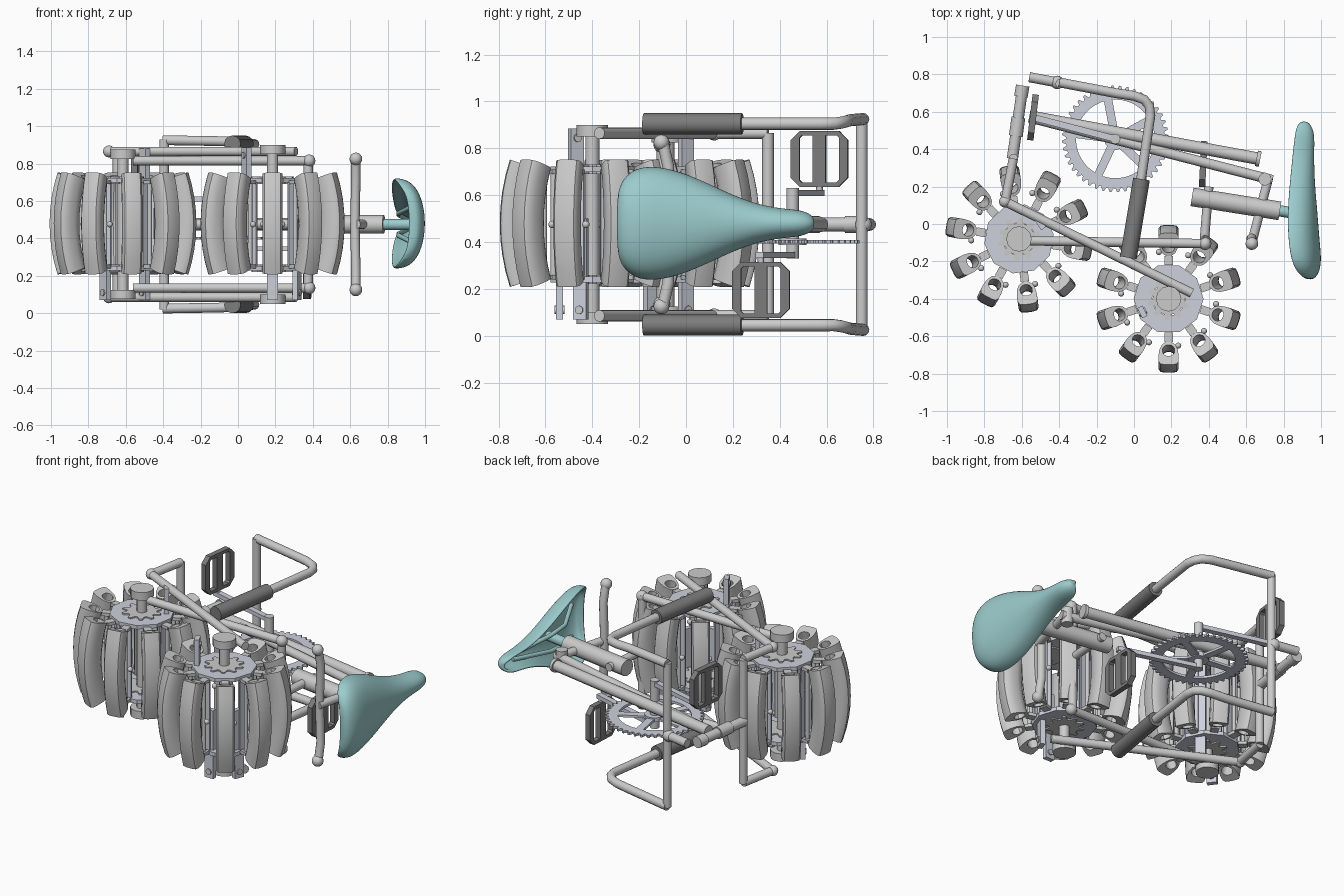
import bpy, bmesh
from math import sin, cos, pi, asin, atan2, hypot
from mathutils import Vector, Matrix

if "Cube" in bpy.data.objects:
    bpy.data.objects.remove(bpy.data.objects["Cube"])

C = 0.475  # mid-plane height; the folded bicycle lies on its side


def material(name, rgb):
    m = bpy.data.materials.new(name)
    m.diffuse_color = (*rgb, 1)
    m.use_nodes = True
    m.node_tree.nodes["Principled BSDF"].inputs["Base Color"].default_value = m.diffuse_color
    return m


TEAL = material("teal", (0.33, 0.60, 0.61))
STEEL = material("blue_steel", (0.62, 0.64, 0.72))
DARK = material("dark_rubber", (0.2, 0.2, 0.2))


def finish(name, bm, mat=None):
    bmesh.ops.recalc_face_normals(bm, faces=bm.faces)
    me = bpy.data.meshes.new(name)
    bm.to_mesh(me)
    bm.free()
    ob = bpy.data.objects.new(name, me)
    bpy.context.collection.objects.link(ob)
    if mat:
        me.materials.append(mat)
    return ob


def tube(name, pts, r, mat=None):
    cu = bpy.data.curves.new(name, 'CURVE')
    cu.dimensions = '3D'
    cu.bevel_depth, cu.bevel_resolution, cu.use_fill_caps = r, 4, True
    sp = cu.splines.new('POLY')
    sp.points.add(len(pts) - 1)
    for p, co in zip(sp.points, pts):
        p.co = (*co, 1)
    ob = bpy.data.objects.new(name, cu)
    bpy.context.collection.objects.link(ob)
    if mat:
        cu.materials.append(mat)


def tube_pair(name, pts, r, mat=None):
    tube(name + "_upper", pts, r, mat)
    tube(name + "_lower", [(x, y, 2 * C - z) for x, y, z in pts], r, mat)


def ball(name, loc, r):
    bm = bmesh.new()
    bmesh.ops.create_uvsphere(bm, u_segments=16, v_segments=8, radius=r,
                              matrix=Matrix.Translation(loc))
    finish(name, bm)


def box(name, loc, size, rot=0, mat=None):
    bm = bmesh.new()
    bmesh.ops.create_cube(bm, size=1, matrix=Matrix.Translation(loc) @
                          Matrix.Rotation(rot, 4, 'Z') @ Matrix.Diagonal((*size, 1)))
    return finish(name, bm, mat)


def hollow(name, outer, inner, stations, mat=None):
    """Sweep an outer and inner loop (equal counts) through placement functions."""
    bm = bmesh.new()
    O = [[bm.verts.new(f(*p)) for p in outer] for f in stations]
    I = [[bm.verts.new(f(*p)) for p in inner] for f in stations]
    n = len(outer)
    for k in range(n):
        j = (k + 1) % n
        for L in (O, I):
            for a, b in zip(L, L[1:]):
                bm.faces.new((a[k], a[j], b[j], b[k]))
        for e in (0, -1):
            bm.faces.new((O[e][k], O[e][j], I[e][j], I[e][k]))
    return finish(name, bm, mat)


def circle(r, n, off=0):
    return [(r * cos(off + 2 * pi * k / n), r * sin(off + 2 * pi * k / n)) for k in range(n)]


def cog(n, r0, r1):
    radii = (r0, r1, r1, r0)
    return [(radii[k % 4] * cos(2 * pi * k / (4 * n)), radii[k % 4] * sin(2 * pi * k / (4 * n)))
            for k in range(4 * n)]


def plate(name, outer, inner, x, y, z0, z1, mat=None):
    hollow(name, outer, inner, [lambda u, v, z=z: (x + u, y + v, z) for z in (z0, z1)], mat)


# Folded wheels: ten tyre segments standing round each hub
half = [(0, .02), (-.004, .043), (-.018, .053), (-.05, .054), (-.085, .049), (-.112, .036), (-.128, .015)]
TYRE = half + [(u, -v) for u, v in reversed(half)]
BORE = [(-.08 + .032 * cos(atan2(v, u + .07)), .034 * sin(atan2(v, u + .07))) for u, v in TYRE]
R = 0.88


def wheel(tag, hx, hy, start, cap, plates):
    phi = asin(.272 / R)
    for i in range(10):
        a = start + i * pi / 5
        ca, sa = cos(a), sin(a)

        def station(t):
            def f(u, v):
                r = .395 - R + (R + u) * cos(t)
                return (hx + r * ca - v * sa, hy + r * sa + v * ca, C + .005 + (R + u) * sin(t))
            return f
        hollow(f"{tag}_tyre_segment", TYRE, BORE, [station(phi * (k / 4 - 1)) for k in range(9)])
        box(f"{tag}_spoke", (hx + .165 * ca, hy + .165 * sa, C), (.012, .032, .46), a, STEEL)
        tube(f"{tag}_guide_rod", [(hx + .205 * ca, hy + .205 * sa, C + s * .23) for s in (-1, 1)], .012)
        for s in (-1, 1):
            box(f"{tag}_segment_clip", (hx + .205 * ca, hy + .205 * sa, C + s * .225), (.05, .045, .02), a)
        ball(f"{tag}_valve", (hx + .25 * ca - .052 * sa, hy + .25 * sa + .052 * ca, C), .016)
    for s in (-1, 1):
        z = C + s * .235
        plate(f"{tag}_hub_plate", circle(.187, 10, start + pi / 10), circle(.09, 10, start + pi / 10),
              hx, hy, z - .012, z + .012, STEEL)
        plate(f"{tag}_hub_cog", cog(10, .085, .115), circle(.02, 40), hx, hy, z - .02, z + .02)
        tube(f"{tag}_axle_cap", [(hx, hy, C + s * (cap - .05)), (hx, hy, C + s * cap)], .068)
    tube(f"{tag}_axle", [(hx, hy, C - cap + .02), (hx, hy, C + cap - .02)], .03)
    for dx, dy, z0, z1 in plates:
        a = atan2(dy, dx)
        box(f"{tag}_locking_plate", (hx + dx, hy + dy, (z0 + z1) / 2), (.03, .06, z1 - z0), a, STEEL)
        zb = z0 + .04 if z0 < .2 else z1 - .04
        k = .022 / hypot(dx, dy)
        tube(f"{tag}_plate_bolt", [(hx + dx * (1 - k), hy + dy * (1 - k), zb),
                                   (hx + dx * (1 + k), hy + dy * (1 + k), zb)], .018)


wheel("front_wheel", -.615, -.08, .454, .40, [(-.095, -.07, .07, .5), (.115, .08, .07, .88)])
wheel("rear_wheel", .185, -.40, .314, .425, [(.0, -.14, .07, .5), (.13, -.05, .07, .5), (-.14, -.07, .4, .885)])

# Stays and forks, mirrored about the mid-plane
T = .025
tube_pair("long_stay", [(-.69, .12, .865), (.31, -.37, .865)], T)
tube_pair("short_stay", [(-.56, -.09, .815), (.38, -.105, .815)], T)
tube_pair("fork_blade", [(-.69, .11, .865), (-.645, .35, .865)], T)
tube("fork_crown", [(-.645, .35, .865), (-.645, .35, 2 * C - .865)], T)
tube("stay_bridge", [(.375, -.1, .83), (.375, -.1, .12)], T)
tube("stay_link", [(.375, -.1, C), (.40, .2, C)], T)
tube("rear_crossbar", [(.63, -.1, .83), (.63, -.075, .72), (.625, -.08, C), (.63, -.075, .23), (.63, -.1, .12)], T)
tube("crossbar_link", [(.63, -.1, C), (.72, .25, C)], T)
for s in (-1, 1):
    ball("fork_joint", (-.69, .12, C + s * .39), .032)
    ball("stay_joint", (.38, -.105, C + s * .34), .034)
    ball("crossbar_end", (.63, -.105, C + s * .35), .034)

# Steerer, stem and main tubes
tube("steerer", [(-.65, .35, C), (-.595, .73, C)], .03)
tube("steerer_collar", [(-.632, .47, C), (-.618, .57, C)], .037)
tube("steerer_hinge", [(-.605, .68, C), (-.595, .74, C)], .036)
tube("stem", [(-.40, .755, C), (-.56, .785, C)], .027)
ball("stem_hinge", (-.41, .757, C), .036)
tube("top_tube", [(-.56, .575, C), (.66, .35, C)], .033)
tube("top_tube_end", [(.655, .351, C), (.675, .347, C)], .042)
tube("down_tube", [(-.56, .57, C), (.74, .235, C)], .027)
tube("seat_clamp", [(.70, .24, C - .05), (.70, .24, C + .05)], .035)

# Handlebars with grips
tube("bar_upright", [(-.395, .75, .93), (-.395, .75, 2 * C - .93)], T)
tube_pair("handlebar", [(-.40, .757, .925), (-.1, .70, .92), (.0, .685, .915), (.055, .665, .91),
                        (.082, .63, .905), (.088, .58, .905), (.035, .22, .905)], .026)
tube_pair("grip", [(.04, .24, .905), (-.03, -.18, .905)], .045, DARK)

# Crankset: chainring, arms and pedals
cx, cy = -.10, .455
plate("chainring", cog(44, .264, .285), circle(.21, 176), cx, cy, .393, .408, STEEL)
for i in range(5):
    a = .5 + i * 2 * pi / 5
    box("chainring_spoke", (cx + .13 * cos(a), cy + .13 * sin(a), .40), (.2, .045, .014), a, STEEL)
tube("chainring_boss", [(cx, cy, .388), (cx, cy, .415)], .06, STEEL)
tube("crank_spindle", [(cx, cy, .33), (cx, cy, .63)], .027)
for side, px, py, za, s in (("upper", -.54, .57, .61, 1), ("lower", .37, .32, .345, -1)):
    a = atan2(py - cy, px - cx)
    L = hypot(px - cx, py - cy)
    box(f"{side}_crank_arm", ((cx + px) / 2, (cy + py) / 2, za), (L + .04, .035, .026), a, STEEL)
    zc = C + s * .28
    tube(f"{side}_pedal_axle", [(px, py, za), (px, py, zc)], .014)
    n = Vector((1, -.12 if s > 0 else -.05, 0)).normalized()
    t = Vector((-n.y, n.x, 0))
    w, h, c = .123, .12, .04
    outer = [(w, -h + c), (w, h - c), (w - c, h), (-w + c, h), (-w, h - c), (-w, -h + c), (-w + c, -h), (w - c, -h)]
    i_, j_ = .085, .1
    inner = [(i_, -j_ + .01), (i_, j_ - .01), (i_ - .01, j_), (-i_ + .01, j_),
             (-i_, j_ - .01), (-i_, -j_ + .01), (-i_ + .01, -j_), (i_ - .01, -j_)]
    hollow(f"{side}_pedal", outer, inner,
           [lambda u, v, d=d: Vector((px, py, zc)) + t * u + n * d + Vector((0, 0, v)) for d in (-.017, .017)], DARK)
    box(f"{side}_pedal_core", (px, py, zc), (.034, .055, .22), atan2(n.y, n.x), DARK)

# Seat post
tube("seat_tube", [(.31, .145, C), (.78, .07, C)], .05)
tube("seat_post", [(.77, .072, C), (.93, .045, C)], .03, TEAL)

# Saddle: lofted shell; each row is y, half width, crown x, edge x
rows = [(-.288, .12, .955, .915), (-.265, .19, .98, .875), (-.2, .238, .995, .84), (-.1, .235, .985, .825),
        (0, .205, .977, .82), (.1, .16, .969, .822), (.2, .112, .96, .83), (.3, .075, .955, .84),
        (.4, .055, .955, .85), (.48, .05, .957, .86), (.525, .035, .94, .87), (.54, .015, .92, .89)]
bm = bmesh.new()
N = 14
grid = [[bm.verts.new((xe + (xt - xe) * max(cos(q), 0) ** .75, y, C + .005 + w * sin(q)))
         for q in [pi * (k / N - .5) for k in range(N + 1)]] for y, w, xt, xe in rows]
for a, b in zip(grid, grid[1:]):
    for k in range(N):
        bm.faces.new((a[k], a[k + 1], b[k + 1], b[k]))
for end in (grid[0], grid[-1]):
    bm.faces.new(end)
saddle = finish("saddle", bm, TEAL)
sol = saddle.modifiers.new("shell", 'SOLIDIFY')
sol.thickness, sol.offset = .018, 0
sub = saddle.modifiers.new("smooth", 'SUBSURF')
sub.levels = sub.render_levels = 2
# Saddle rails underneath
for s in (-1, 1):
    tube("saddle_rail", [(.93, .40, C + s * .015), (.86, .12, C + s * .05), (.86, -.02, C + s * .06),
                         (.94, -.2, C + s * .1)], .013, TEAL)

# Convert tubes to meshes and shade
bpy.ops.object.select_all(action='SELECT')
bpy.context.view_layer.objects.active = saddle
curves = [o for o in bpy.data.objects if o.type == 'CURVE']
bpy.ops.object.select_all(action='DESELECT')
for o in curves:
    o.select_set(True)
bpy.context.view_layer.objects.active = curves[0]
bpy.ops.object.convert(target='MESH')
bpy.ops.object.select_all(action='SELECT')
bpy.ops.object.shade_smooth_by_angle(angle=.6)
